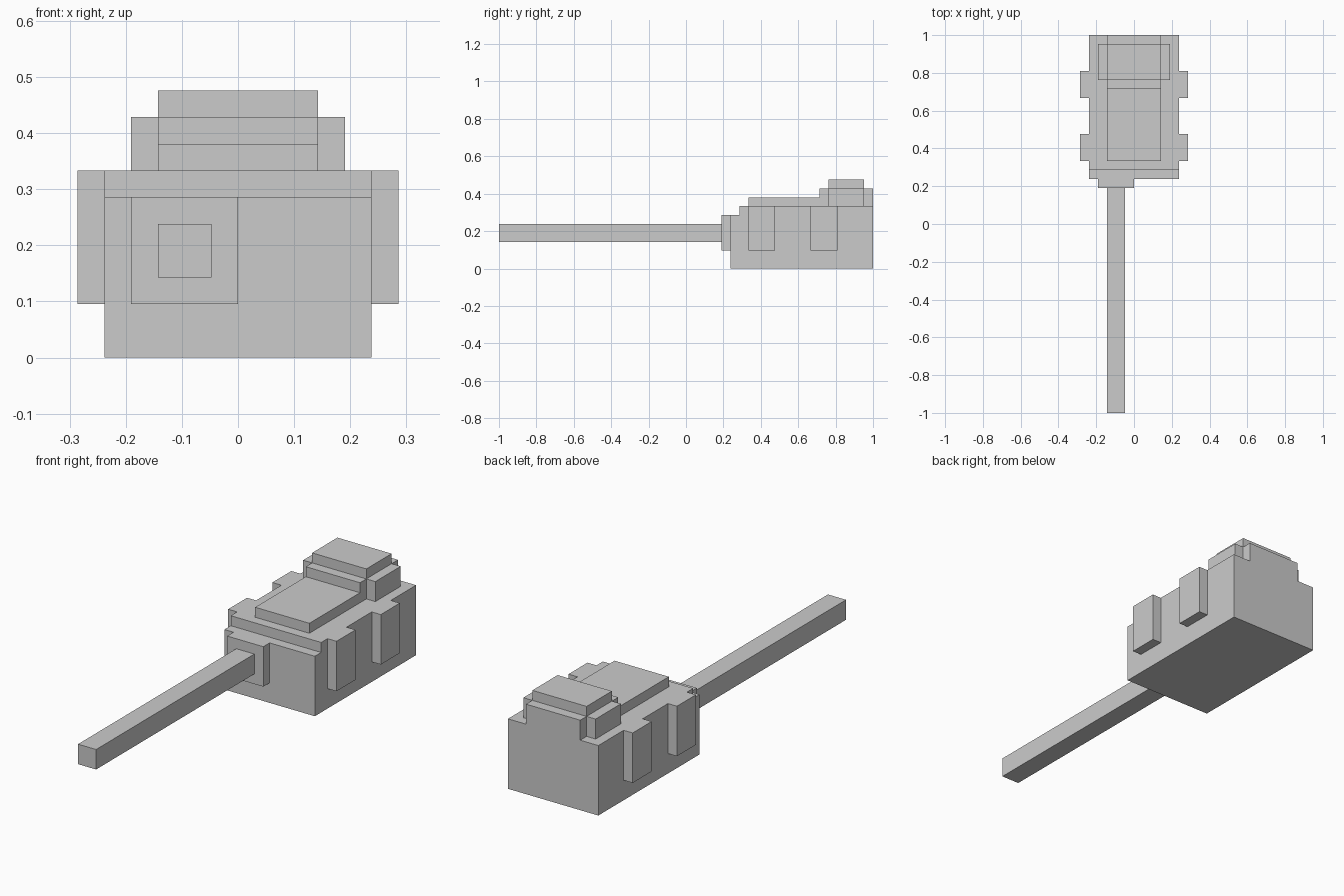
import bpy
import bmesh

if "Cube" in bpy.data.objects:
    bpy.data.objects.remove(bpy.data.objects["Cube"])

U = 1 / 21  # the model sits on a regular block grid, 42 blocks long


def finish(name, bm, mirror=False):
    bmesh.ops.recalc_face_normals(bm, faces=bm.faces)
    mesh = bpy.data.meshes.new(name)
    bm.to_mesh(mesh)
    bm.free()
    ob = bpy.data.objects.new(name, mesh)
    bpy.context.collection.objects.link(ob)
    if mirror:
        ob.modifiers.new("mirror_x", 'MIRROR').use_axis[0] = True
    return ob


def box(name, x, y, z, mirror=False):
    """Box from (min, max) ranges in grid blocks."""
    bm = bmesh.new()
    bmesh.ops.create_cube(bm, size=1)
    for v in bm.verts:
        v.co = [r[c > 0] * U for r, c in zip((x, y, z), v.co)]
    return finish(name, bm, mirror)


def side_profile(name, half_width, points):
    """Extrude a (y, z) outline across x."""
    bm = bmesh.new()
    face = bm.faces.new([bm.verts.new((-half_width * U, y * U, z * U)) for y, z in points])
    ext = bmesh.ops.extrude_face_region(bm, geom=[face])
    verts = [g for g in ext["geom"] if isinstance(g, bmesh.types.BMVert)]
    bmesh.ops.translate(bm, verts=verts, vec=(2 * half_width * U, 0, 0))
    return finish(name, bm)


# Main body with a small step along the front top edge
side_profile("body", 5, [(5, 0), (21, 0), (21, 7), (6, 7), (6, 6), (5, 6)])

# Off-centre barrel and its mounting plate
box("barrel_mount", (-4, 0), (4, 5), (2, 6))
box("barrel", (-3, -1), (-21, 4), (3, 5))

# Two ribs on each side
for label, y0 in (("front", 7), ("rear", 14)):
    box(f"{label}_side_rib", (5, 6), (y0, y0 + 3), (2, 7), mirror=True)

# Raised top plate stepping up to the rear block
side_profile("top_plate", 3, [(7, 7), (21, 7), (21, 9), (15, 9), (15, 8), (7, 8)])
box("rear_block_cheek", (3, 4), (16, 20), (7, 9), mirror=True)
box("rear_block_cap", (-3, 3), (16, 20), (9, 10))
